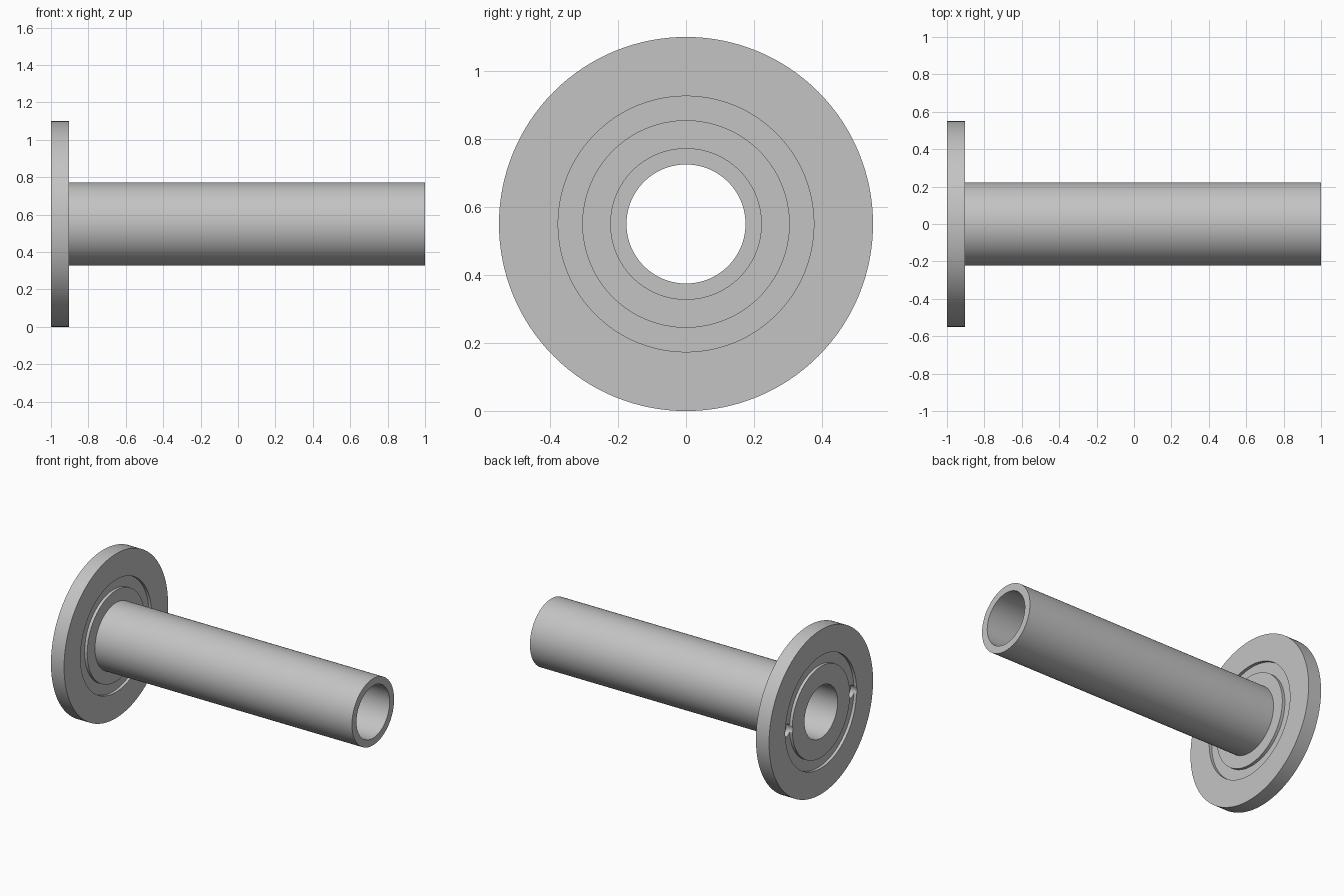
import bpy, bmesh
from math import pi
from mathutils import Matrix, Vector

default = bpy.data.objects.get("Cube")
if default:
    bpy.data.objects.remove(default, do_unlink=True)

AXIS_Z = 0.55          # height of the tube axis
BACK, FACE, END = -1.0, -0.903, 1.0
BORE, TUBE, RIM = 0.175, 0.223, 0.55
GROOVE_IN, GROOVE_OUT, GROOVE_DEPTH = 0.305, 0.376, 0.02
HOLE_Y, HOLE_R, HOLE_DEPTH = 0.34, 0.042, 0.05

grey = bpy.data.materials.new("plain_grey")
grey.use_nodes = True
colour = (0.55, 0.55, 0.55, 1)
grey.diffuse_color = colour
grey.node_tree.nodes["Principled BSDF"].inputs["Base Color"].default_value = colour


def make_object(name, bm):
    bmesh.ops.recalc_face_normals(bm, faces=bm.faces)
    mesh = bpy.data.meshes.new(name)
    bm.to_mesh(mesh)
    bm.free()
    mesh.materials.append(grey)
    obj = bpy.data.objects.new(name, mesh)
    bpy.context.collection.objects.link(obj)
    return obj


def lathe(name, profile, steps=128):
    """Turn a closed (x, radius) profile about the tube axis."""
    bm = bmesh.new()
    verts = [bm.verts.new((x, 0, AXIS_Z + r)) for x, r in profile]
    edges = [bm.edges.new((v, verts[i - 1])) for i, v in enumerate(verts)]
    bmesh.ops.spin(bm, geom=verts + edges, cent=(0, 0, AXIS_Z), axis=(1, 0, 0),
                   angle=2 * pi, steps=steps, use_merge=False)
    bmesh.ops.remove_doubles(bm, verts=bm.verts, dist=0.0001)
    return make_object(name, bm)


def groove(x, depth):
    """Profile points of a ring groove, inner side first."""
    return [(x, GROOVE_IN), (x + depth, GROOVE_IN),
            (x + depth, GROOVE_OUT), (x, GROOVE_OUT)]


# Tube and flange in one turned body, with a ring groove on each flange face
profile = [(END, BORE), (END, TUBE), (FACE, TUBE)]
profile += groove(FACE, -GROOVE_DEPTH)
profile += [(FACE, RIM), (BACK, RIM)]
profile += reversed(groove(BACK, GROOVE_DEPTH))
profile += [(BACK, BORE)]
body = lathe("flanged_tube", profile)

# Two blind holes in the back groove
for side in (-1, 1):
    bm = bmesh.new()
    centre = Vector((BACK, side * HOLE_Y, AXIS_Z))
    bmesh.ops.create_cone(bm, cap_ends=True, segments=32, radius1=HOLE_R,
                          radius2=HOLE_R, depth=2 * HOLE_DEPTH,
                          matrix=Matrix.Translation(centre) @ Matrix.Rotation(pi / 2, 4, "Y"))
    cutter = make_object("hole_cutter", bm)
    cutter.hide_render = True
    mod = body.modifiers.new("hole", "BOOLEAN")
    mod.operation = "DIFFERENCE"
    mod.solver = "EXACT"
    mod.object = cutter
    bpy.context.view_layer.objects.active = body
    bpy.ops.object.modifier_apply(modifier=mod.name)
    bpy.data.objects.remove(cutter, do_unlink=True)

bpy.ops.object.select_all(action="DESELECT")
body.select_set(True)
bpy.context.view_layer.objects.active = body
bpy.ops.object.shade_smooth_by_angle()
